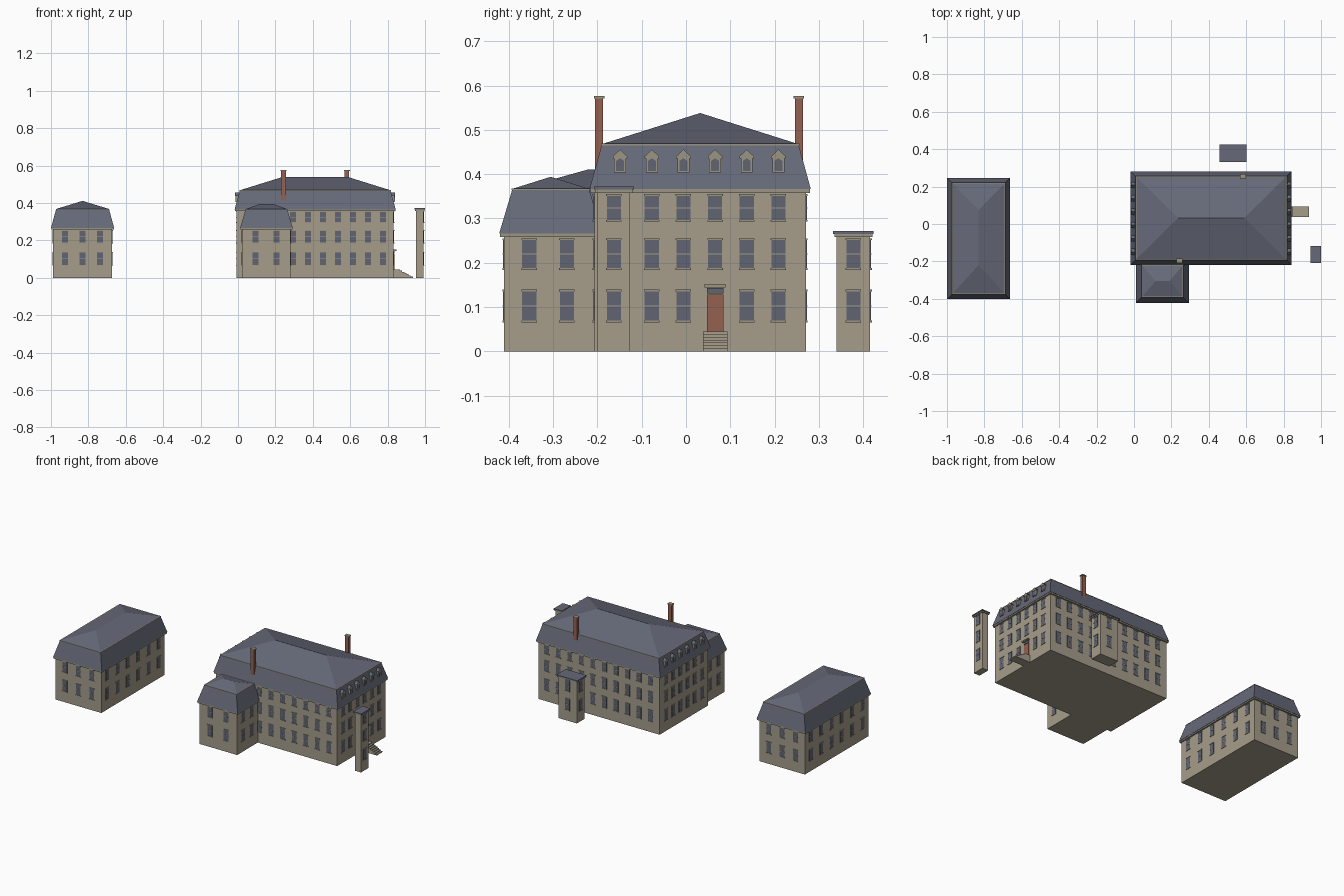
import bpy, bmesh
from mathutils import Vector

cube = bpy.data.objects.get("Cube")
if cube:
    bpy.data.objects.remove(cube, do_unlink=True)


def material(name, rgb):
    m = bpy.data.materials.new(name)
    m.use_nodes = True
    m.diffuse_color = (*rgb, 1)
    bsdf = next(n for n in m.node_tree.nodes if n.type == 'BSDF_PRINCIPLED')
    bsdf.inputs["Base Color"].default_value = (*rgb, 1)
    return m


WALL = material("beige_stone", (0.38, 0.34, 0.26))
TRIM = material("darker_stone_trim", (0.33, 0.30, 0.23))
SLATE = material("slate_roof", (0.133, 0.144, 0.19))
GLASS = material("window_glass", (0.12, 0.13, 0.165))
BRICK = material("red_brick", (0.30, 0.12, 0.08))


class Part:
    """Collects boxes and prisms into one object, one slot per material."""

    def __init__(self, name):
        self.name, self.bm, self.mats = name, bmesh.new(), []

    def slot(self, mat):
        if mat not in self.mats:
            self.mats.append(mat)
        return self.mats.index(mat)

    def loft(self, rings, mat):
        """Skin equal-length rings and close both ends."""
        i = self.slot(mat)
        vs = [[self.bm.verts.new(p) for p in r] for r in rings]
        n = len(vs[0])
        faces = [self.bm.faces.new((a[k], a[(k + 1) % n], b[(k + 1) % n], b[k]))
                 for a, b in zip(vs, vs[1:]) for k in range(n)]
        faces += [self.bm.faces.new(vs[0]), self.bm.faces.new(vs[-1])]
        for f in faces:
            f.material_index = i
        bmesh.ops.recalc_face_normals(self.bm, faces=faces)
        return faces

    def box(self, rect, z0, z1, mat):
        return self.loft([ring(rect, z0), ring(rect, z1)], mat)

    def finish(self):
        me = bpy.data.meshes.new(self.name)
        self.bm.to_mesh(me)
        self.bm.free()
        for m in self.mats:
            me.materials.append(m)
        ob = bpy.data.objects.new(self.name, me)
        bpy.context.scene.collection.objects.link(ob)


def ring(rect, z):
    x0, x1, y0, y1 = rect
    return [(x0, y0, z), (x1, y0, z), (x1, y1, z), (x0, y1, z)]


def grow(rect, d):
    return (rect[0] - d, rect[1] + d, rect[2] - d, rect[3] + d)


def plate(part, rect, side, u, width, z0, z1, depth, mat):
    """Thin box on one wall; side is an axis letter with a sign."""
    axis, sign = side[0], 1 if side[1] == '+' else -1
    w = rect[(0 if axis == 'x' else 2) + (sign > 0)]
    a, b = sorted((w - sign * 0.002, w + sign * depth))
    us = (u - width / 2, u + width / 2)
    part.box((a, b, *us) if axis == 'x' else (*us, a, b), z0, z1, mat)


def window(part, rect, side, u, z0, z1):
    mid = (z0 + z1) / 2
    plate(part, rect, side, u, 0.032, z0, z1, 0.002, GLASS)
    plate(part, rect, side, u, 0.032, mid - 0.0012, mid + 0.0012, 0.003, WALL)
    for z in (z0, z1):
        plate(part, rect, side, u, 0.035, z - 0.002, z + 0.002, 0.004, TRIM)


def spread(mid, step, n):
    return [mid + step * (k - (n - 1) / 2) for k in range(n)]


ROWS = [(0.067, 0.137), (0.186, 0.253), (0.295, 0.353)]


def building(name, rect, eave, top, inset, ridge, ridge_axis):
    """Walls, cornice, steep lower roof, curb and hipped upper roof."""
    z_eave, z_top, z_ridge = eave, top, ridge[2]
    walls = Part(name + "_walls")
    walls.box(rect, 0, z_eave, WALL)
    walls.finish()
    cornice = Part(name + "_cornice")
    cornice.box(grow(rect, 0.009), z_eave - 0.002, z_eave + 0.007, TRIM)
    upper = grow(rect, 0.011 - inset)
    cornice.box(grow(upper, 0.002), z_top - 0.003, z_top + 0.001, TRIM)
    cornice.finish()
    roof = Part(name + "_mansard_roof")
    roof.loft([ring(grow(rect, 0.011), z_eave + 0.006), ring(upper, z_top)], SLATE)
    # hipped cap: rectangle shrinking to a hairline ridge
    x0, x1, y0, y1 = upper
    a, b, e = ridge[0], ridge[1], 0.0005
    if ridge_axis == 'x':
        c = (y0 + y1) / 2
        line = (a, b, c - e, c + e)
    else:
        c = (x0 + x1) / 2
        line = (c - e, c + e, a, b)
    roof.loft([ring(upper, z_top), ring(line, z_ridge)], SLATE)
    roof.finish()


def windows(name, rect, columns, rows, skip=()):
    part = Part(name + "_windows")
    for side, us in columns.items():
        for k, u in enumerate(us):
            for r, (z0, z1) in enumerate(rows):
                if (side, k, r) not in skip:
                    window(part, rect, side, u, z0, z1)
    part.finish()


# Main house, with the doorway taking one ground floor window
main = (-0.007, 0.832, -0.207, 0.271)
long_cols, end_cols = spread(0.415, 0.08, 10), spread(0.03, 0.0715, 6)
building("main_house", main, 0.36, 0.468, 0.028, (0.235, 0.59, 0.538), 'x')
windows("main_house", main,
        {'y-': long_cols, 'y+': long_cols, 'x+': end_cols, 'x-': end_cols},
        ROWS, {('x+', 3, 0)})

# Front wing
wing = (0.022, 0.282, -0.411, -0.2)
building("front_wing", wing, 0.26, 0.367, 0.03, (0.115, 0.19, 0.394), 'x')
wing_cols = [-0.354, -0.269]
windows("front_wing", wing,
        {'y-': [0.094, 0.206], 'x+': wing_cols, 'x-': wing_cols}, ROWS[:2])

# Separate outbuilding
annex = (-0.989, -0.673, -0.391, 0.236)
building("outbuilding", annex, 0.26, 0.368, 0.028, (-0.22, 0.075, 0.411), 'y')
annex_ends, annex_sides = spread(-0.832, 0.093, 3), spread(-0.078, 0.102, 6)
windows("outbuilding", annex,
        {'y-': annex_ends, 'y+': annex_ends, 'x-': annex_sides, 'x+': annex_sides},
        ROWS[:2])


# Detached towers with flat slate caps
def tower(name, rect, height, columns, rows):
    body = Part(name)
    body.box(rect, 0, height, WALL)
    body.box(grow(rect, 0.005), height - 0.002, height + 0.005, TRIM)
    body.box(grow(rect, 0.008), height + 0.005, height + 0.012, SLATE)
    body.finish()
    windows(name, rect, columns, rows)


tower("back_tower", (0.465, 0.593, 0.34, 0.416), 0.26,
      {'y+': [0.529], 'x-': [0.378], 'x+': [0.378]}, ROWS[:2])
tower("side_tower", (0.951, 0.992, -0.2, -0.126), 0.36, {'x+': [-0.163]}, ROWS)

# Dormers along the lower roof on both ends
dormers = Part("dormers")
for sign in (1, -1):
    for y in end_cols:
        def section(dx, half, z0, z1, z2):
            x = (main[1] if sign > 0 else main[0]) + sign * dx
            return [(x, y - half, z0), (x, y + half, z0), (x, y + half, z1),
                    (x, y, z2), (x, y - half, z1)]
        dormers.loft([section(d, 0.0135, 0.404, 0.44, 0.453) for d in (-0.02, 0.006)], TRIM)
        # pitched hood over the frame
        hood = dormers.loft([section(d, 0.0165, 0.436, 0.44, 0.456) for d in (-0.025, 0.008)], TRIM)
        for f in hood:
            if f.normal.z > 0.3:
                f.material_index = dormers.slot(SLATE)
        dormers.loft([section(d, 0.009, 0.407, 0.43, 0.436) for d in (0, 0.0075)], GLASS)
dormers.finish()

# Chimneys
for name, x, y in (("front_chimney", 0.243, -0.196), ("back_chimney", 0.582, 0.255)):
    c = Part(name)
    shaft = (x - 0.0125, x + 0.0125, y - 0.009, y + 0.009)
    c.box(shaft, 0.4, 0.572, BRICK)
    c.box(grow(shaft, 0.003), 0.571, 0.577, TRIM)
    c.finish()

# Entrance door, transom and hood
door_y = end_cols[3]
door = Part("entrance_door")
plate(door, main, 'x+', door_y, 0.037, 0.043, 0.128, 0.004, BRICK)
plate(door, main, 'x+', door_y, 0.037, 0.131, 0.143, 0.004, GLASS)
plate(door, main, 'x+', door_y, 0.048, 0.144, 0.152, 0.016, TRIM)
door.finish()

# Entrance steps, each tread lower and farther out
steps = Part("entrance_steps")
count = 7
for k in range(count):
    steps.box((main[1] - 0.002, 0.866 + 0.0115 * k, door_y - 0.0275, door_y + 0.0275),
              0, 0.045 * (count - k) / count, WALL)
steps.finish()
